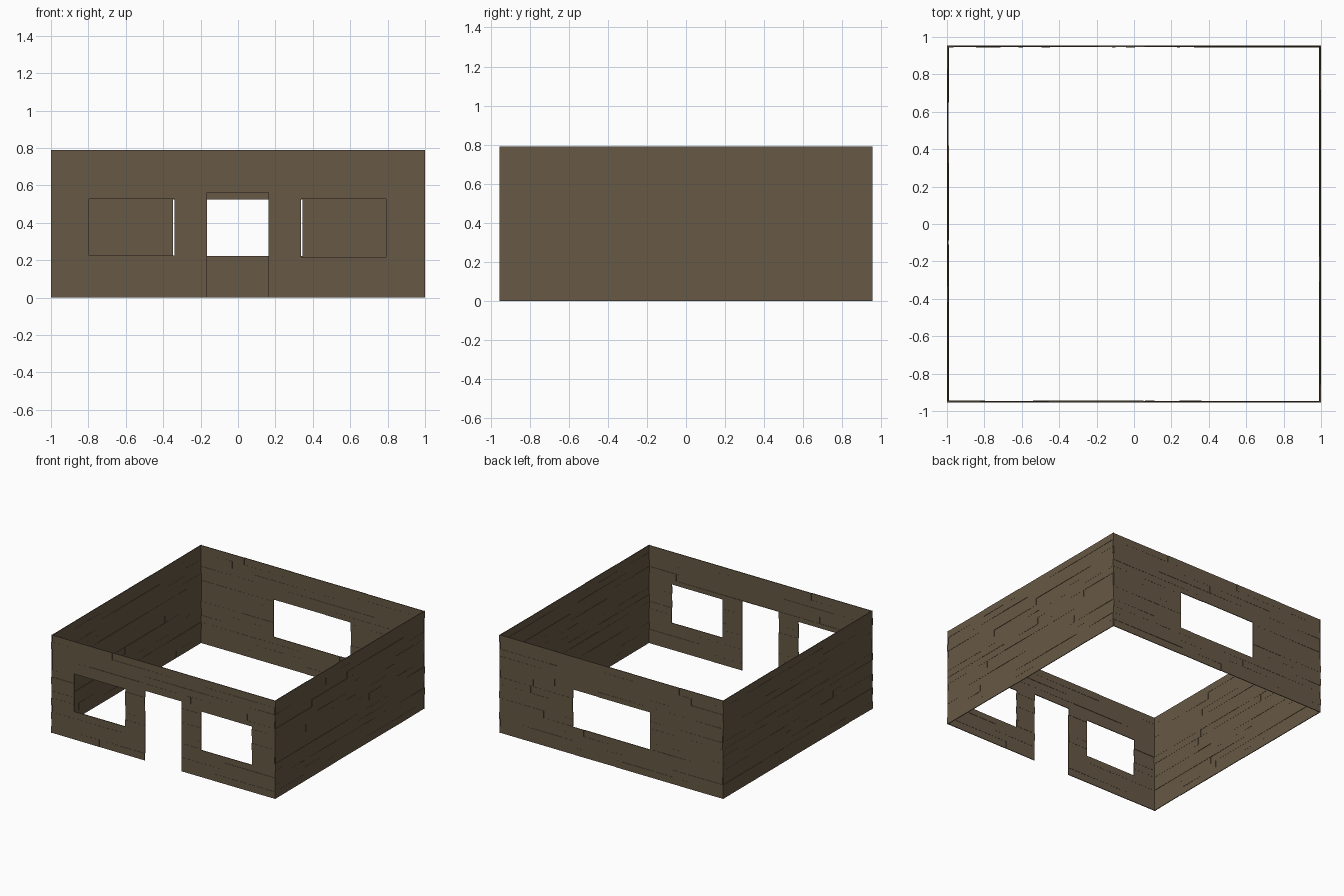
import bpy, bmesh, random
from mathutils import Vector

if "Cube" in bpy.data.objects:
    bpy.data.objects.remove(bpy.data.objects["Cube"])

random.seed(7)
HX, HY, H = 1.0, 0.955, 0.79      # outer half sizes and wall height
ROWS = 14
THICK, WOBBLE = 0.006, 0.0045     # board thickness and uneven laying depth

wood = bpy.data.materials.new("weathered brown wood")
wood.diffuse_color = (0.135, 0.098, 0.060, 1)
wood.use_nodes = True
wood.node_tree.nodes["Principled BSDF"].inputs["Base Color"].default_value = wood.diffuse_color


def subtract(rect, hole):
    """Split a rectangle (u0, u1, z0, z1) into pieces outside the hole."""
    a, b, c, d = rect
    p, q, r, s = max(a, hole[0]), min(b, hole[1]), max(c, hole[2]), min(d, hole[3])
    if p >= q or r >= s:
        return [rect]
    parts = [(a, p, c, d), (q, b, c, d), (p, q, c, r), (p, q, s, d)]
    return [t for t in parts if t[1] - t[0] > 1e-4 and t[3] - t[2] > 1e-4]


def add_board(bm, rect, depth, place):
    """Thin box; depth(u) is the distance in from the outer wall plane."""
    a, b, c, d = rect
    v = [bm.verts.new(place(u, depth(u) + t, z))
         for t in (0, THICK) for u, z in ((a, c), (b, c), (b, d), (a, d))]
    for f in ((0, 1, 2, 3), (7, 6, 5, 4), (0, 4, 5, 1),
              (1, 5, 6, 2), (2, 6, 7, 3), (3, 7, 4, 0)):
        bm.faces.new([v[i] for i in f])


def plank_wall(name, half, place, holes=()):
    bm = bmesh.new()
    h = H / ROWS
    for row in range(ROWS):
        u = -half
        first = random.uniform(0.25, 0.8)
        while u < half - 1e-4:
            end = u + first
            first = random.uniform(0.35, 0.8)
            if half - end < 0.2:
                end = half
            d0, d1 = random.uniform(0, WOBBLE), random.uniform(0, WOBBLE)
            depth = lambda x, u=u, e=end, p=d0, q=d1: p + (q - p) * (x - u) / (e - u)
            pieces = [(u, end, row * h, (row + 1) * h)]
            for hole in holes:
                pieces = [t for r in pieces for t in subtract(r, hole)]
            for r in pieces:
                add_board(bm, r, depth, place)
            u = end
    bmesh.ops.recalc_face_normals(bm, faces=bm.faces)
    me = bpy.data.meshes.new(name)
    bm.to_mesh(me)
    bm.free()
    me.materials.append(wood)
    ob = bpy.data.objects.new(name, me)
    bpy.context.collection.objects.link(ob)


# front wall with doorway and two windows
plank_wall("front_wall", HX, lambda u, d, z: Vector((u, -HY + d, z)),
           [(-0.797, -0.34, 0.225, 0.528), (-0.165, 0.163, -0.1, 0.562),
            (0.337, 0.79, 0.217, 0.528)])
# back wall with one wide window
plank_wall("back_wall", HX, lambda u, d, z: Vector((u, HY - d, z)),
           [(-0.347, 0.345, 0.222, 0.524)])
# plain side walls
plank_wall("left_wall", HY, lambda u, d, z: Vector((-HX + d, u, z)))
plank_wall("right_wall", HY, lambda u, d, z: Vector((HX - d, u, z)))
